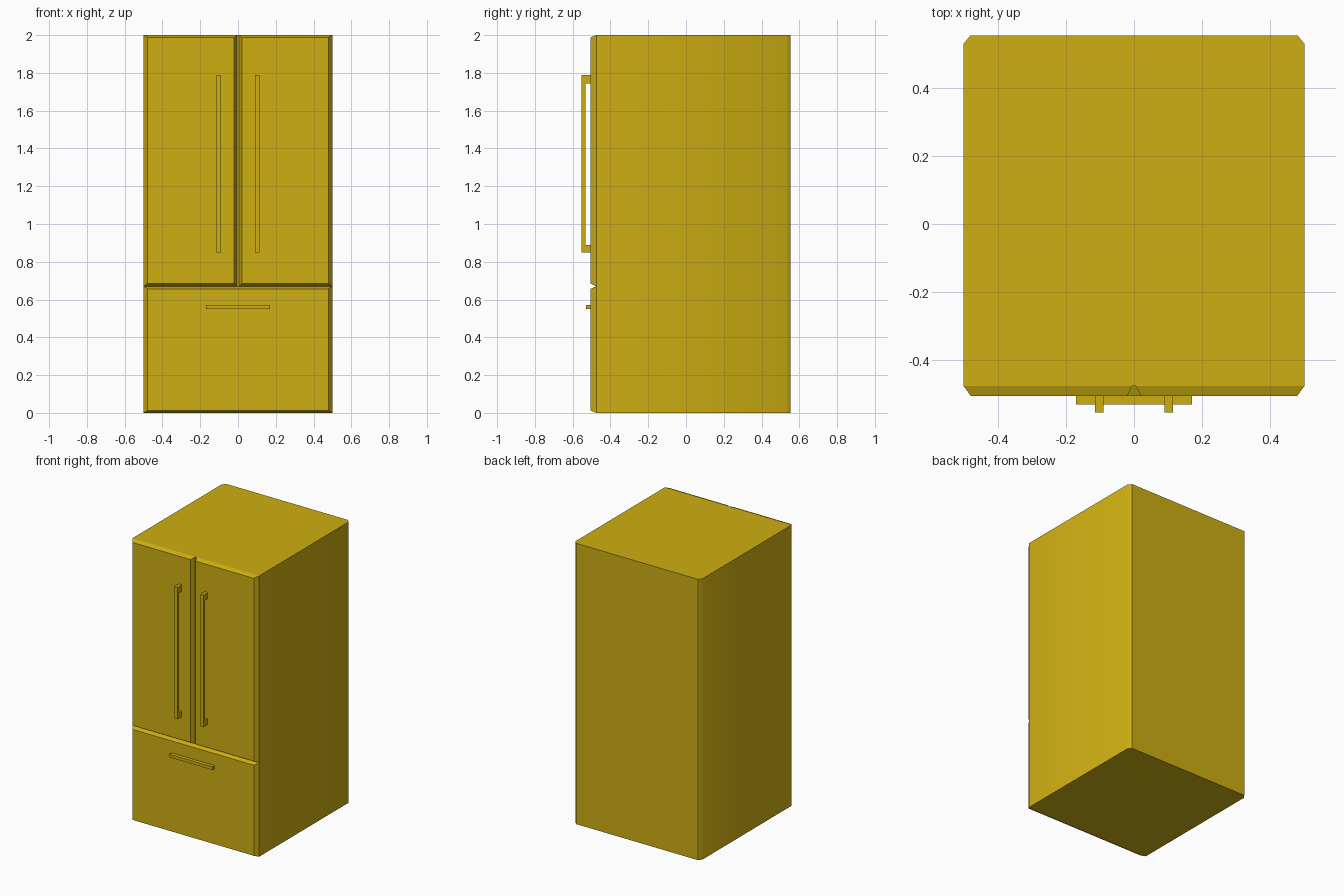
import bpy, bmesh
from math import radians

if "Cube" in bpy.data.objects:
    bpy.data.objects.remove(bpy.data.objects["Cube"])

paint = bpy.data.materials.new("yellow_enamel")
paint.diffuse_color = (0.62, 0.43, 0.006, 1)
paint.use_nodes = True
paint.node_tree.nodes["Principled BSDF"].inputs["Base Color"].default_value = paint.diffuse_color

FRONT, SEAM, BACK = -0.505, -0.475, 0.553  # main depth planes


def finish(name, bm):
    bmesh.ops.recalc_face_normals(bm, faces=bm.faces[:])
    mesh = bpy.data.meshes.new(name)
    bm.to_mesh(mesh)
    bm.free()
    mesh.materials.append(paint)
    obj = bpy.data.objects.new(name, mesh)
    bpy.context.collection.objects.link(obj)
    return obj


def prism(name, outline, axis, depth):
    """Extrude a closed outline of 3D points along an axis index."""
    bm = bmesh.new()
    face = bm.faces.new([bm.verts.new(p) for p in outline])
    new = bmesh.ops.extrude_face_region(bm, geom=[face])["geom"]
    offset = [0, 0, 0]
    offset[axis] = depth
    verts = [v for v in new if isinstance(v, bmesh.types.BMVert)]
    bmesh.ops.translate(bm, vec=offset, verts=verts)
    return finish(name, bm)


def panel(name, back, front):
    """Bevelled slab between two (x0, x1, z0, z1) rectangles."""
    bm = bmesh.new()
    rings = []
    for (x0, x1, z0, z1), y in ((back, SEAM), (front, FRONT)):
        corners = ((x0, z0), (x1, z0), (x1, z1), (x0, z1))
        rings.append([bm.verts.new((x, y, z)) for x, z in corners])
    a, b = rings
    bm.faces.new(a)
    bm.faces.new(b)
    for i in range(4):
        j = (i + 1) % 4
        bm.faces.new((a[i], a[j], b[j], b[i]))
    return finish(name, bm)


# Cabinet with chamfered back corners, softly shaded into the sides
half = [(0.5, SEAM), (0.5, 0.528), (0.48, BACK)]
outline = half + [(-x, y) for x, y in reversed(half)]
cabinet = prism("cabinet", [(x, y, 0) for x, y in outline], 2, 2.0)
bpy.context.view_layer.objects.active = cabinet
cabinet.select_set(True)
bpy.ops.object.shade_smooth_by_angle(angle=radians(45))
cabinet.select_set(False)

# Freezer drawer front
panel("drawer_front", (-0.5, 0.5, 0, 0.67), (-0.478, 0.478, 0.012, 0.657))

# Pair of doors with their bracket-shaped handles
bracket = [(FRONT, 0.85), (-0.553, 0.85), (-0.553, 1.79), (FRONT, 1.79),
           (FRONT, 1.745), (-0.533, 1.745), (-0.533, 0.89), (FRONT, 0.89)]
for side, s in (("left", -1), ("right", 1)):
    panel(side + "_door",
          (s * 0.006, s * 0.5, 0.67, 2.0), (s * 0.02, s * 0.478, 0.685, 1.988))
    prism(side + "_door_handle", [(s * 0.09, y, z) for y, z in bracket], 0, s * 0.025)

# Solid drawer pull
pull = [(FRONT, 0.55), (-0.53, 0.55), (-0.53, 0.572), (FRONT, 0.572)]
prism("drawer_handle", [(-0.17, y, z) for y, z in pull], 0, 0.34)
